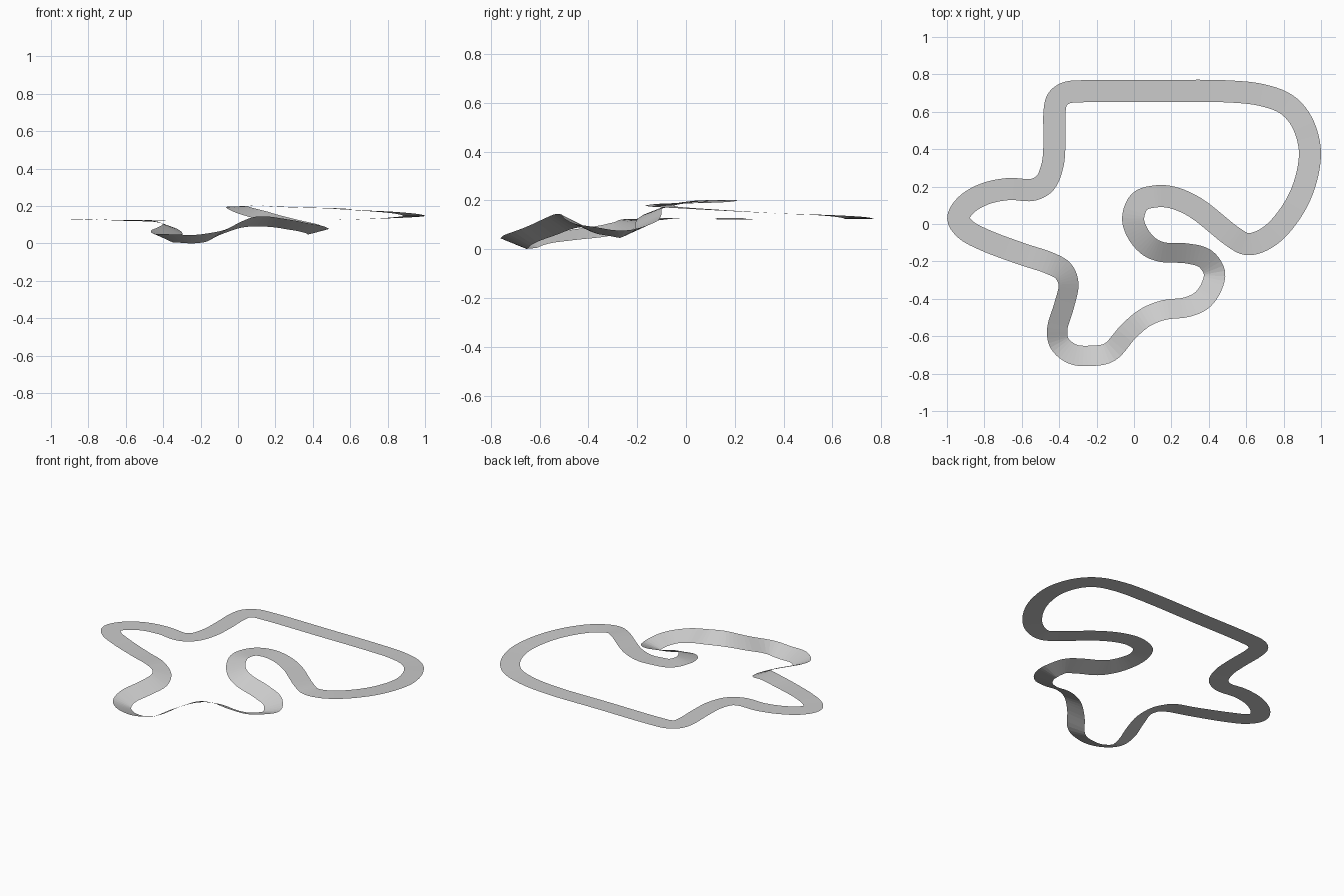
import bpy
from mathutils import Vector

if "Cube" in bpy.data.objects:
    bpy.data.objects.remove(bpy.data.objects["Cube"])

WIDTH = 0.118
STEPS = 5

# Centre line of the circuit seen from above (clockwise from the seam)
PATH = [(-.435, .317), (-.425, .45), (-.425, .6), (-.41, .665), (-.365, .70), (-.27, .71),
        (.1, .71), (.48, .71), (.68, .69), (.815, .64), (.895, .55), (.94, .4), (.92, .24),
        (.86, .095), (.755, -.04), (.67, -.095), (.6, -.107), (.53, -.07), (.325, .09),
        (.2, .143), (.11, .147), (.03, .12), (-.005, .03), (.02, -.05), (.08, -.12),
        (.15, -.15), (.28, -.157), (.38, -.185), (.43, -.26), (.41, -.345), (.36, -.41),
        (.28, -.445), (.16, -.46), (.06, -.50), (-.03, -.575), (-.13, -.685), (-.23, -.705),
        (-.33, -.695), (-.40, -.635), (-.41, -.56), (-.375, -.44), (-.35, -.32), (-.38, -.25),
        (-.45, -.21), (-.6, -.16), (-.8, -.085), (-.9, -.03), (-.94, .03), (-.9, .1),
        (-.8, .16), (-.67, .187), (-.54, .183), (-.475, .22)]

# (path index, height, banking = left edge minus right edge)
KEYS = [(0, .125, 0), (7, .126, 0), (11, .147, 0), (14, .172, 0), (16, .181, 0), (18, .193, 0),
        (20, .203, 0), (22, .197, .005), (23, .183, .02), (25, .145, .05), (26, .11, .05),
        (28, .063, .03), (30, .085, .04), (31, .10, .05), (32, .117, .053), (33, .115, .055),
        (34, .085, .055), (35, .04, .05), (36, .024, .045), (38, .03, .045), (41, .08, .05),
        (43, .118, .01), (45, .128, 0), (49, .13, 0), (51, .122, 0), (53, .125, 0)]


def profile(i):
    for (a, za, ba), (b, zb, bb) in zip(KEYS, KEYS[1:]):
        if a <= i <= b:
            t = (i - a) / (b - a)
            return za + (zb - za) * t, ba + (bb - ba) * t


def spline(p0, p1, p2, p3, u):
    # centripetal Catmull-Rom, spaced by plan distance
    t = [0.0]
    for a, b in ((p0, p1), (p1, p2), (p2, p3)):
        t.append(t[-1] + (b.xy - a.xy).length ** 0.5)
    s = t[1] + (t[2] - t[1]) * u
    mix = lambda a, b, ta, tb: a * ((tb - s) / (tb - ta)) + b * ((s - ta) / (tb - ta))
    a1, a2, a3 = mix(p0, p1, t[0], t[1]), mix(p1, p2, t[1], t[2]), mix(p2, p3, t[2], t[3])
    return mix(mix(a1, a2, t[0], t[2]), mix(a2, a3, t[1], t[3]), t[1], t[2])


pts = [Vector((x, y, *profile(i))) for i, (x, y) in enumerate(PATH)]
n = len(pts)
line = [spline(pts[i - 1], pts[i], pts[(i + 1) % n], pts[(i + 2) % n], k / STEPS)
        for i in range(n) for k in range(STEPS)]
m = len(line)

# Banked ribbon: one left and one right vertex per station
verts = []
for i, p in enumerate(line):
    d = (line[(i + 1) % m].xy - line[i - 1].xy).normalized()
    left = Vector((-d.y, d.x)) * (WIDTH ** 2 - p.w ** 2) ** 0.5 / 2
    for side in (1, -1):
        e = p.xy + left * side
        verts.append((e.x, e.y, p.z + side * p.w / 2))
low = min(v[2] for v in verts)
verts = [(x, y, z - low) for x, y, z in verts]
faces = [(2 * i, 2 * i + 1, (2 * i + 3) % (2 * m), (2 * i + 2) % (2 * m)) for i in range(m)]

mesh = bpy.data.meshes.new("road_surface")
mesh.from_pydata(verts, [], faces)
road = bpy.data.objects.new("road_surface", mesh)
bpy.context.collection.objects.link(road)
